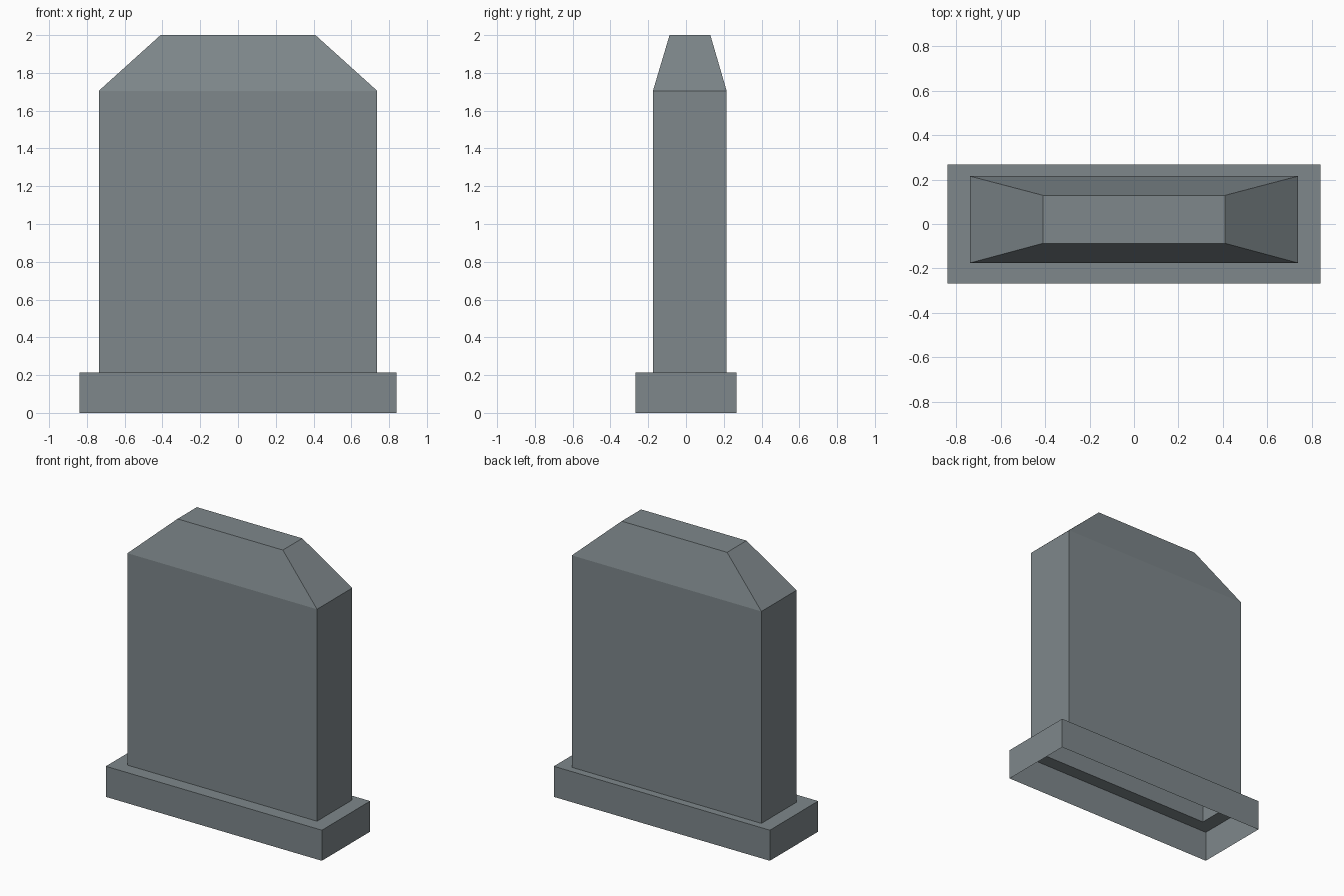
import bpy, bmesh

default = bpy.data.objects.get("Cube")
if default:
    bpy.data.objects.remove(default, do_unlink=True)

# Weathered grey stone
stone = bpy.data.materials.new("slate_grey")
stone.use_nodes = True
colour = (0.21, 0.245, 0.26, 1)
stone.diffuse_color = colour
bsdf = stone.node_tree.nodes["Principled BSDF"]
bsdf.inputs["Base Color"].default_value = colour
bsdf.inputs["Roughness"].default_value = 0.9

# Rectangular sections from the ground up: half width, front y, back y, height
sections = [
    (0.84, -0.268, 0.268, 0),         # plinth foot, open underneath
    (0.84, -0.268, 0.268, 0.215),     # plinth top edge
    (0.737, -0.175, 0.215, 0.215),    # foot of the slab
    (0.737, -0.175, 0.215, 1.705),    # shoulders
    (0.41, -0.087, 0.129, 2),         # flat crown
]

# Bridge the sections into one hollow shell
bm = bmesh.new()
rings = []
for w, front, back, z in sections:
    corners = [(-w, front), (w, front), (w, back), (-w, back)]
    rings.append([bm.verts.new((x, y, z)) for x, y in corners])
for low, high in zip(rings, rings[1:]):
    for i in range(4):
        j = (i + 1) % 4
        bm.faces.new((low[i], low[j], high[j], high[i]))
bm.faces.new(rings[-1])

mesh = bpy.data.meshes.new("headstone")
bm.to_mesh(mesh)
bm.free()
mesh.materials.append(stone)
bpy.context.collection.objects.link(bpy.data.objects.new("headstone", mesh))
